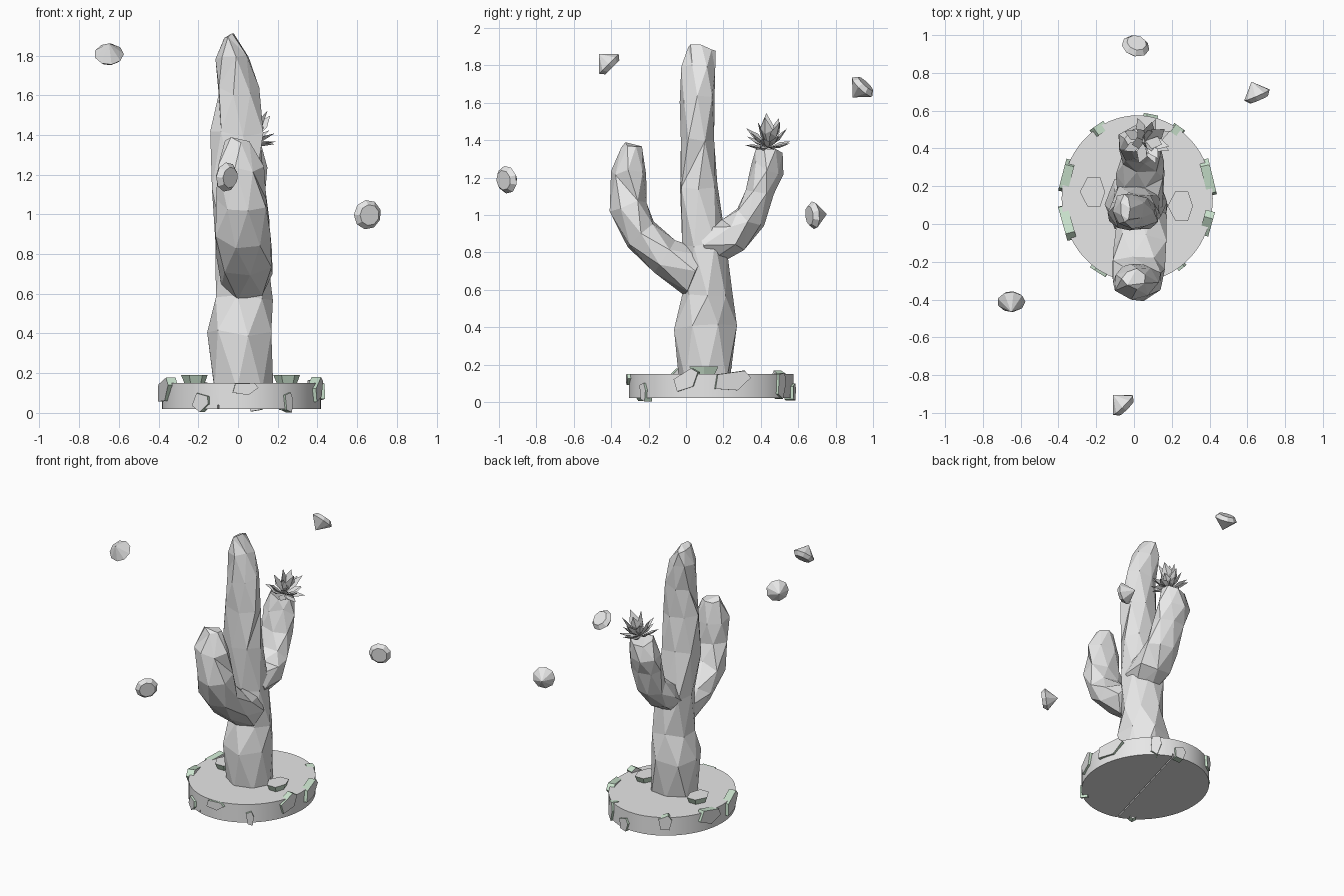
import bpy
import bmesh
import math
import random
from mathutils import Vector, Matrix

random.seed(4)
default_cube = bpy.data.objects.get("Cube")
if default_cube:
    bpy.data.objects.remove(default_cube, do_unlink=True)


def make_material(name, colour):
    material = bpy.data.materials.new(name)
    material.use_nodes = True
    material.diffuse_color = colour
    material.node_tree.nodes["Principled BSDF"].inputs["Base Color"].default_value = colour
    return material


GREY = make_material("pale grey", (0.8, 0.8, 0.8, 1))
GREEN = make_material("soft green", (0.6, 0.78, 0.62, 1))


def finish(bm, name, *materials):
    """Turn a bmesh into a flat-shaded object."""
    bmesh.ops.recalc_face_normals(bm, faces=bm.faces)
    mesh = bpy.data.meshes.new(name)
    bm.to_mesh(mesh)
    bm.free()
    for material in materials:
        mesh.materials.append(material)
    obj = bpy.data.objects.new(name, mesh)
    bpy.context.collection.objects.link(obj)
    return obj


def bridge(bm, lower, upper):
    for i in range(len(lower)):
        j = (i + 1) % len(lower)
        bm.faces.new((lower[i], lower[j], upper[j], upper[i]))


def limb(name, stations, sides=7, jitter=0.1):
    """Faceted tube through stations of (x, y, z, x radius, cross radius)."""
    bm = bmesh.new()
    centres = [Vector(s[:3]) for s in stations]
    rings = []
    for k, (centre, station) in enumerate(zip(centres, stations)):
        along = centres[min(k + 1, len(centres) - 1)] - centres[max(k - 1, 0)]
        along.x = 0
        across = along.normalized().cross(Vector((1, 0, 0)))
        ring = []
        for i in range(sides):
            a = math.tau * (i + 0.5 * (k % 2)) / sides
            r = 1.04 + random.uniform(-jitter, jitter)
            lift = along.normalized() * random.uniform(-0.02, 0.02)
            point = centre + lift
            point += Vector((station[3] * r * math.cos(a), 0, 0))
            point += across * station[4] * r * math.sin(a)
            ring.append(bm.verts.new(point))
        rings.append(ring)
    for lower, upper in zip(rings, rings[1:]):
        bridge(bm, lower, upper)
    bm.faces.new(rings[0])
    bm.faces.new(rings[-1])
    bmesh.ops.triangulate(bm, faces=bm.faces)
    return finish(bm, name, GREY)


# Cactus trunk and its two arms
limb("cactus_trunk", [
    (0.03, 0.105, 0.13, 0.15, 0.14),
    (0.01, 0.105, 0.4, 0.165, 0.155),
    (0.03, 0.115, 0.58, 0.14, 0.12),
    (0.01, 0.1, 0.85, 0.13, 0.12),
    (0, 0.065, 1.15, 0.13, 0.105),
    (0, 0.06, 1.4, 0.125, 0.095),
    (0, 0.06, 1.62, 0.105, 0.095),
    (-0.03, 0.07, 1.8, 0.085, 0.09),
    (-0.045, 0.08, 1.89, 0.025, 0.075),
])
limb("front_arm", [
    (0.03, 0.05, 0.7, 0.13, 0.13),
    (0.03, -0.11, 0.77, 0.14, 0.1),
    (0.02, -0.24, 0.9, 0.13, 0.095),
    (0.02, -0.305, 1.06, 0.12, 0.1),
    (0.01, -0.31, 1.23, 0.11, 0.09),
    (0, -0.29, 1.37, 0.06, 0.05),
])
limb("back_arm", [
    (0.02, 0.1, 0.84, 0.12, 0.12),
    (0.03, 0.25, 0.89, 0.13, 0.1),
    (0.04, 0.34, 0.98, 0.11, 0.085),
    (0.03, 0.395, 1.12, 0.11, 0.075),
    (0.03, 0.435, 1.25, 0.11, 0.085),
    (0.04, 0.45, 1.35, 0.08, 0.07),
])


# Flower: layers of folded pointed petals
def flower(location, axis):
    bm = bmesh.new()
    for count, tilt, length in ((8, 75, 0.13), (7, 48, 0.15), (5, 20, 0.17)):
        for i in range(count):
            turn = Matrix.Rotation(math.tau * (i + tilt / 50) / count, 4, "Z")
            lean = Matrix.Rotation(math.radians(tilt + random.uniform(-8, 8)), 4, "Y")
            size = length * random.uniform(0.85, 1.1)
            shape = ((0, 0, 0), (-0.02, -0.2, 0.6), (0, 0, 1), (-0.02, 0.2, 0.6), (0.1, 0, 0.5))
            base, left, tip, right, keel = [
                bm.verts.new(turn @ lean @ (Vector(p) * size)) for p in shape]
            for edge in ((base, left), (left, tip), (tip, right), (right, base)):
                bm.faces.new((*edge, keel))
            bm.faces.new((base, right, tip, left))
    obj = finish(bm, "flower", GREY)
    obj.rotation_euler = Vector(axis).to_track_quat("Z", "Y").to_euler()
    obj.location = location


flower((0.06, 0.44, 1.36), (0.3, 0, 1))

# Round base with a narrow groove underneath
CENTRE, RADIUS_X, RADIUS_Y = Vector((0.017, 0.135, 0)), 0.4, 0.44
bpy.ops.mesh.primitive_cylinder_add(vertices=64, radius=1, depth=0.13,
                                    location=CENTRE + Vector((0, 0, 0.085)))
base = bpy.context.object
base.name = "base_disc"
base.scale = (RADIUS_X, RADIUS_Y, 1)
base.data.materials.append(GREY)
bpy.ops.object.shade_smooth_by_angle()
bpy.ops.mesh.primitive_cube_add(size=1, location=CENTRE + Vector((0, 0, 0.02)))
cutter = bpy.context.object
cutter.name = "groove_cutter"
cutter.scale = (0.008, 1.2, 0.04)
cutter.rotation_euler.z = -0.27
cutter.hide_render = True
cutter.hide_viewport = True
groove = base.modifiers.new("groove", "BOOLEAN")
groove.object = cutter


# Stones: polygon slabs with grey faces and green edges
def slab(name, outline, thickness, flare=1.0):
    bm = bmesh.new()
    low = [bm.verts.new((x / flare, y / flare, -thickness / 2)) for x, y in outline]
    high = [bm.verts.new((x, y, thickness / 2)) for x, y in outline]
    bridge(bm, low, high)
    for face in bm.faces:
        face.material_index = 1
    bm.faces.new(low)
    bm.faces.new(high)
    return finish(bm, name, GREY, GREEN)


def rim_stone(index, degrees, z, width, height, roll):
    corners = ((-0.5, -0.3), (0.1, -0.5), (0.5, 0.1), (0.35, 0.5), (-0.4, 0.45))
    obj = slab(f"rim_stone_{index}", [(x * width, y * height) for x, y in corners], 0.05)
    a = math.radians(degrees)
    rim = Vector((RADIUS_X * math.cos(a), RADIUS_Y * math.sin(a), z))
    outward = Vector((math.cos(a) / RADIUS_X, math.sin(a) / RADIUS_Y, 0)).normalized()
    turn = outward.to_track_quat("Z", "Y").to_matrix().to_4x4()
    lean = Matrix.Rotation(roll, 4, "Z")
    obj.matrix_world = Matrix.Translation(CENTRE + rim - outward * 0.012) @ turn @ lean


for index, stone in enumerate([
        (15, 0.11, 0.2, 0.1, 0.1), (-17, 0.115, 0.15, 0.09, 0.5),
        (164, 0.11, 0.17, 0.1, -0.2), (197, 0.11, 0.2, 0.11, 0.2),
        (273, 0.12, 0.13, 0.06, 0), (306, 0.05, 0.05, 0.1, 0.2),
        (57, 0.085, 0.07, 0.14, 0), (122, 0.11, 0.09, 0.1, 0.3),
        (240, 0.05, 0.09, 0.09, -0.3), (80, 0.05, 0.08, 0.09, 0.2)]):
    rim_stone(index, *stone)

for side, place in (("right", (-0.215, 0.17, 0.168)), ("left", (0.25, 0.095, 0.168))):
    pebble = slab(f"pebble_{side}", [
        ((0.062 + 0.01 * (i % 2)) * math.cos(i * math.tau / 6),
         0.09 * math.sin(i * math.tau / 6)) for i in range(6)], 0.045, 1.35)
    pebble.location = place


# Floating cut gems, each pointing along its own axis
def gem(name, location, axis, sides=9):
    bm = bmesh.new()
    table, girdle = [
        [bm.verts.new((r * math.cos(math.tau * i / sides),
                       r * math.sin(math.tau * i / sides), z)) for i in range(sides)]
        for r, z in ((0.053, -0.045), (0.075, -0.018))]
    tip = bm.verts.new((0, 0, 0.058))
    bm.faces.new(table)
    bridge(bm, table, girdle)
    for i in range(sides):
        bm.faces.new((girdle[i], girdle[(i + 1) % sides], tip))
    obj = finish(bm, name, GREY)
    obj.rotation_euler = Vector(axis).to_track_quat("Z", "Y").to_euler()
    obj.location = location


gem("gem_right", (-0.65, -0.425, 1.82), (0, -0.7, 0.7))
gem("gem_left", (0.645, 0.7, 1), (-0.4, 0.92, 0.08))
gem("gem_front", (-0.07, -0.945, 1.19), (-0.7, 0.7, 0.1))
gem("gem_back", (0.005, 0.93, 1.67), (-0.2, -0.65, -0.7))
